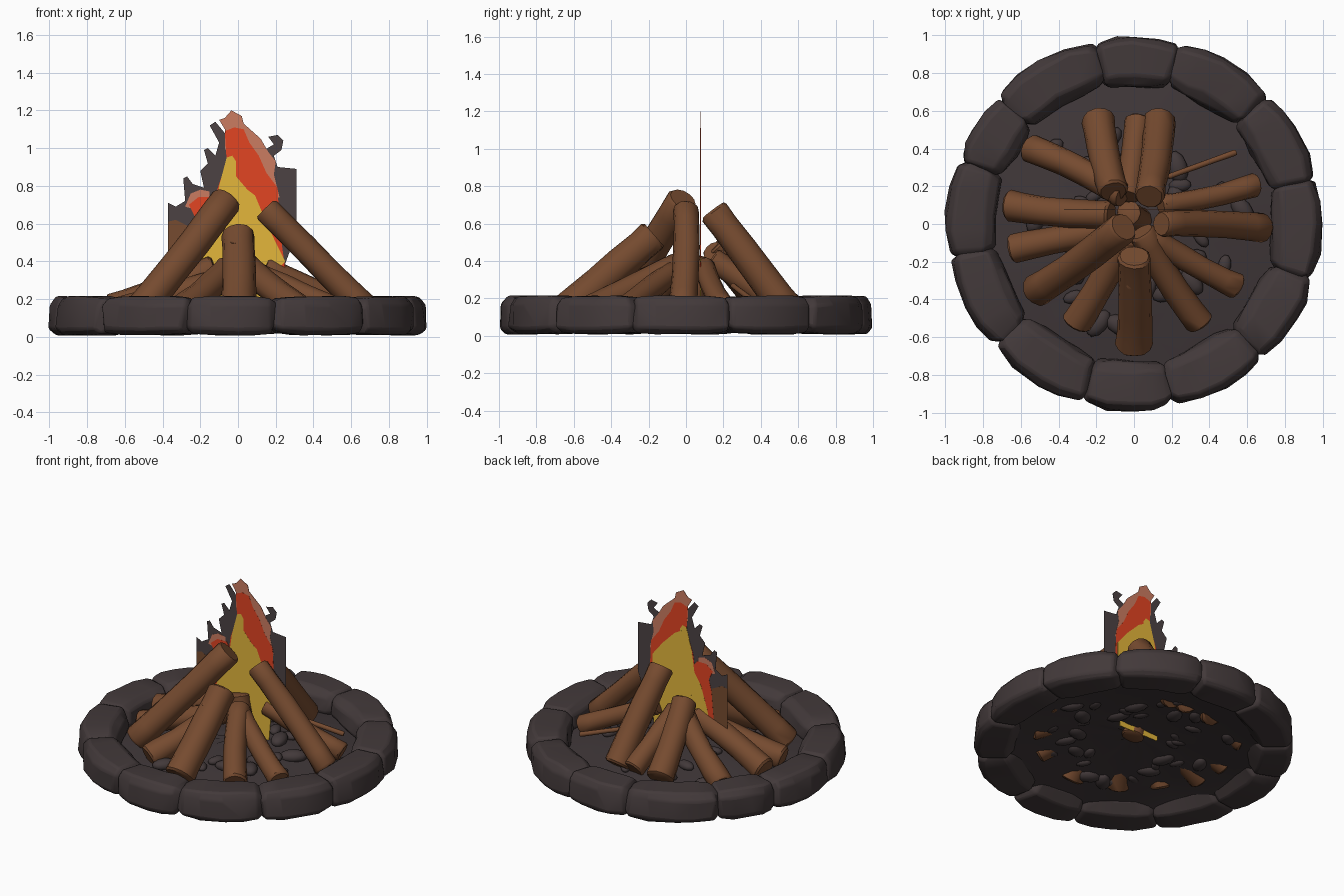
import bpy, bmesh, random
from math import sin, cos, pi, radians
from mathutils import Vector

random.seed(7)
if "Cube" in bpy.data.objects:
    bpy.data.objects.remove(bpy.data.objects["Cube"], do_unlink=True)


def material(name, rgb):
    mat = bpy.data.materials.new(name)
    mat.use_nodes = True
    mat.diffuse_color = (*rgb, 1)
    mat.node_tree.nodes["Principled BSDF"].inputs["Base Color"].default_value = (*rgb, 1)
    return mat


stone = material("dark stone", (.055, .041, .042))
soil = material("ash ground", (.05, .038, .04))
wood = material("brown wood", (.18, .07, .029))
smoke = material("smoke grey", (.072, .055, .057))
pale = material("pale ember", (.6, .2, .12))
red = material("flame red", (.76, .058, .016))
yellow = material("flame yellow", (.77, .47, .044))


def finish(name, bm, mat, angle=None):
    """Turn a bmesh into an object, with smooth shading if an angle is given."""
    bmesh.ops.recalc_face_normals(bm, faces=bm.faces)
    mesh = bpy.data.meshes.new(name)
    bm.to_mesh(mesh)
    bm.free()
    obj = bpy.data.objects.new(name, mesh)
    bpy.context.collection.objects.link(obj)
    mesh.materials.append(mat)
    if angle:
        bpy.ops.object.select_all(action='DESELECT')
        obj.select_set(True)
        bpy.context.view_layer.objects.active = obj
        bpy.ops.object.shade_smooth_by_angle(angle=radians(angle))
    return obj


def loft(rings):
    """Skin a list of equal point rings and cap both ends."""
    bm = bmesh.new()
    rows = [[bm.verts.new(p) for p in ring] for ring in rings]
    n = len(rows[0])
    for a, b in zip(rows, rows[1:]):
        for i in range(n):
            j = (i + 1) % n
            bm.faces.new((a[i], a[j], b[j], b[i]))
    bm.faces.new(rows[0])
    bm.faces.new(rows[-1])
    return bm


# Ring of boulders: each is a chamfered section swept between two angles
borders = [254, 282, 314, 343, 374, 404, 436, 462, 497, 520, 550, 581, 614]
section = [(-1, -.3), (-.5, -1), (.75, -1), (1, -.7),
           (.95, .55), (.7, 1), (-.55, 1), (-.9, .6)]
for k, (start, end) in enumerate(zip(borders, borders[1:])):
    middle, half = (start + end) / 2, (end - start) / 2 + .6
    radius = .862 + random.uniform(-.004, .004)
    rings = []
    for t, wide, tall in ((-1, .6, .68), (-.87, .87, .92), (-.45, 1, 1),
                          (.1, 1.03, 1), (.5, 1, 1), (.88, .87, .92), (1, .6, .68)):
        ring = []
        for u, v in section:
            r = radius + .137 * wide * u + random.uniform(-.008, .008)
            a = radians(middle + half * t + random.uniform(-.9, .9))
            z = .112 + .102 * tall * v + random.uniform(-.003, .003)
            ring.append((r * cos(a), r * sin(a), z))
        rings.append(ring)
    boulder = finish(f"boulder_{k + 1}", loft(rings), stone, 38)
    bevel = boulder.modifiers.new("soft edges", 'BEVEL')
    bevel.width, bevel.segments, bevel.limit_method = .012, 2, 'ANGLE'


def ground_height(r):
    """Low mound, highest under the fire."""
    return .04 + .11 * cos(min(r / .9, 1) * pi / 2)


# Uneven ground sheet inside the ring
bm = bmesh.new()
rows = []
sides = 36
for r in (.06, .2, .36, .5, .62, .74, .88):
    rows.append([bm.verts.new((r * cos(i * 2 * pi / sides), r * sin(i * 2 * pi / sides),
                               ground_height(r) + random.uniform(-.006, .006)))
                 for i in range(sides)])
bm.faces.new(rows[0])
for a, b in zip(rows, rows[1:]):
    for i in range(sides):
        j = (i + 1) % sides
        bm.faces.new((a[i], a[j], b[j], b[i]))
finish("ground", bm, soil, 60)

# Flattened rocks scattered on the ground
bm = bmesh.new()
for k in range(34):
    angle, r = k * 2.4, .2 + .4 * (random.random() ** .6)
    size = random.uniform(.035, .07)
    made = bmesh.ops.create_icosphere(bm, subdivisions=2, radius=size)["verts"]
    turn = random.uniform(0, pi)
    for v in made:
        x, y = v.co.x * 1.35, v.co.y * .8
        v.co = Vector((r * cos(angle) + x * cos(turn) - y * sin(turn),
                       r * sin(angle) + x * sin(turn) + y * cos(turn),
                       ground_height(r) + .012 + v.co.z * .6))
finish("small_rocks", bm, stone, 45)


def log(name, foot, top, radius, bend=0.0, taper=.9):
    """A slightly bent, tapered log with chamfered ends."""
    foot, top = Vector(foot), Vector(top)
    axis = (top - foot).normalized()
    side = axis.cross(Vector((0, 0, 1))).normalized()
    up = side.cross(axis)
    rings = []
    for t, scale in ((0, .88), (.02, 1.03), (.15, 1), (.38, .97), (.62, 1), (.85, .98), (.98, 1.02), (1, .88)):
        centre = foot.lerp(top, t) + side * bend * sin(pi * t)
        r = radius * scale * (1 + (taper - 1) * t)
        rings.append([centre + (side * cos(a) + up * sin(a)) * r * random.uniform(.96, 1.04)
                      for a in (i * 2 * pi / 12 for i in range(12))])
    finish(name, loft(rings), wood, 40)


# Tall logs leaning together
log("front_log", (0, -.645, .125), (0, -.17, .54), .097, .006)
log("front_right_tall_log", (-.525, -.36, .13), (-.055, -.015, .73), .085, .012, 1)
log("left_tall_log", (.69, -.02, .13), (.145, 0, .68), .076, .012, .9)
log("back_tall_log", (.135, .55, .13), (.08, .145, .67), .088, -.01, .9)
# Shorter logs filling the circle
log("back_log", (-.19, .56, .13), (-.11, .17, .5), .088, .01)
log("back_low_log", (.02, .55, .13), (-.03, .14, .41), .07)
log("back_right_log", (-.56, .405, .13), (-.06, .15, .45), .075, -.02)
log("right_log", (-.67, .1, .14), (-.12, .05, .36), .082, .015)
log("right_low_log", (-.65, -.13, .13), (-.08, -.02, .3), .076)
log("front_right_log", (-.31, -.53, .13), (-.05, -.08, .36), .08, .01)
log("front_left_log", (.35, -.53, .13), (.04, -.04, .38), .076, -.015)
log("left_low_log", (.55, -.335, .13), (.07, -.06, .35), .068, -.01)
log("left_back_log", (.65, .21, .14), (.14, .1, .37), .062, -.015)
log("twig", (.54, .38, .17), (.18, .25, .27), .016)
log("centre_log", (.03, .02, .11), (-.03, .06, .42), .07)
log("front_knot", (-.02, -.31, .46), (-.02, -.33, .505), .022)


def plate(name, outline, mat, front, back):
    """A thin upright plate from an x, z outline, between two small depths."""
    bm = bmesh.new()
    face = bm.faces.new([bm.verts.new((x, .078 - front, z)) for x, z in outline])
    made = bmesh.ops.extrude_face_region(bm, geom=[face])["geom"]
    for v in made:
        if isinstance(v, bmesh.types.BMVert):
            v.co.y += front + back
    finish(name, bm, mat)


# Flame cutout: thin layered plates, each colour standing just proud of the last
plate("smoke", [(-.37, .3), (-.37, .71), (-.33, .69), (-.28, .72), (-.29, .84), (-.27, .85),
                (-.24, .81), (-.18, .79), (-.2, .88), (-.16, .92), (-.18, .99), (-.16, 1),
                (-.12, .96), (-.1, 1.03), (-.15, 1.12), (-.12, 1.14), (-.07, 1.08), (0, 1.1),
                (.14, .99), (.19, 1.02), (.16, 1.06), (.21, 1.07), (.24, 1.04), (.23, .99),
                (.19, .96), (.21, .9), (.31, .89), (.31, .55), (.24, .36), (.1, .25), (-.2, .25)],
      smoke, .0008, .0008)
plate("charred_edge", [(-.37, .3), (-.37, .61), (-.33, .62), (-.25, .58), (-.22, .3)],
      wood, .0012, .0012)
plate("ember_tip", [(-.07, 1), (-.07, 1.1), (-.1, 1.15), (-.07, 1.16), (-.035, 1.2), (.02, 1.17),
                    (.03, 1.13), (.12, 1.05), (.16, .98), (.2, .93), (.19, .86), (.22, .74),
                    (.1, .7)], pale, .0016, .0016)
plate("small_ember_tip", [(-.28, .69), (-.25, .76), (-.2, .78), (-.15, .77), (-.15, .65)],
      pale, .0016, .0016)
plate("red_flame", [(-.07, 1.09), (-.02, 1.11), (.03, 1.1), (.06, 1.03), (.11, .96), (.15, .87),
                    (.21, .79), (.22, .58), (.25, .36), (0, .3), (-.15, .5), (-.11, .78),
                    (-.06, .93)], red, .002, .002)
plate("small_red_flame", [(-.25, .56), (-.23, .64), (-.26, .7), (-.21, .74), (-.14, .74),
                          (-.1, .68), (-.1, .4), (-.27, .33)], red, .002, .002)
plate("yellow_flame", [(-.06, .95), (-.03, .96), (-.01, .93), (-.01, .85), (.05, .78), (.09, .75),
                       (.14, .63), (.2, .5), (.25, .4), (.2, .35), (.18, .11),
                       (-.12, .11), (-.15, .28), (-.24, .3), (-.22, .42), (-.17, .58), (-.12, .66),
                       (-.1, .8)], yellow, .0024, .0024)
# The rear face shows a broader yellow heart
plate("rear_yellow_flame", [(-.06, .94), (.03, .89), (.12, .8), (.2, .7), (.2, .45), (0, .35),
                            (-.1, .5), (-.1, .8)], yellow, 0, .0028)
